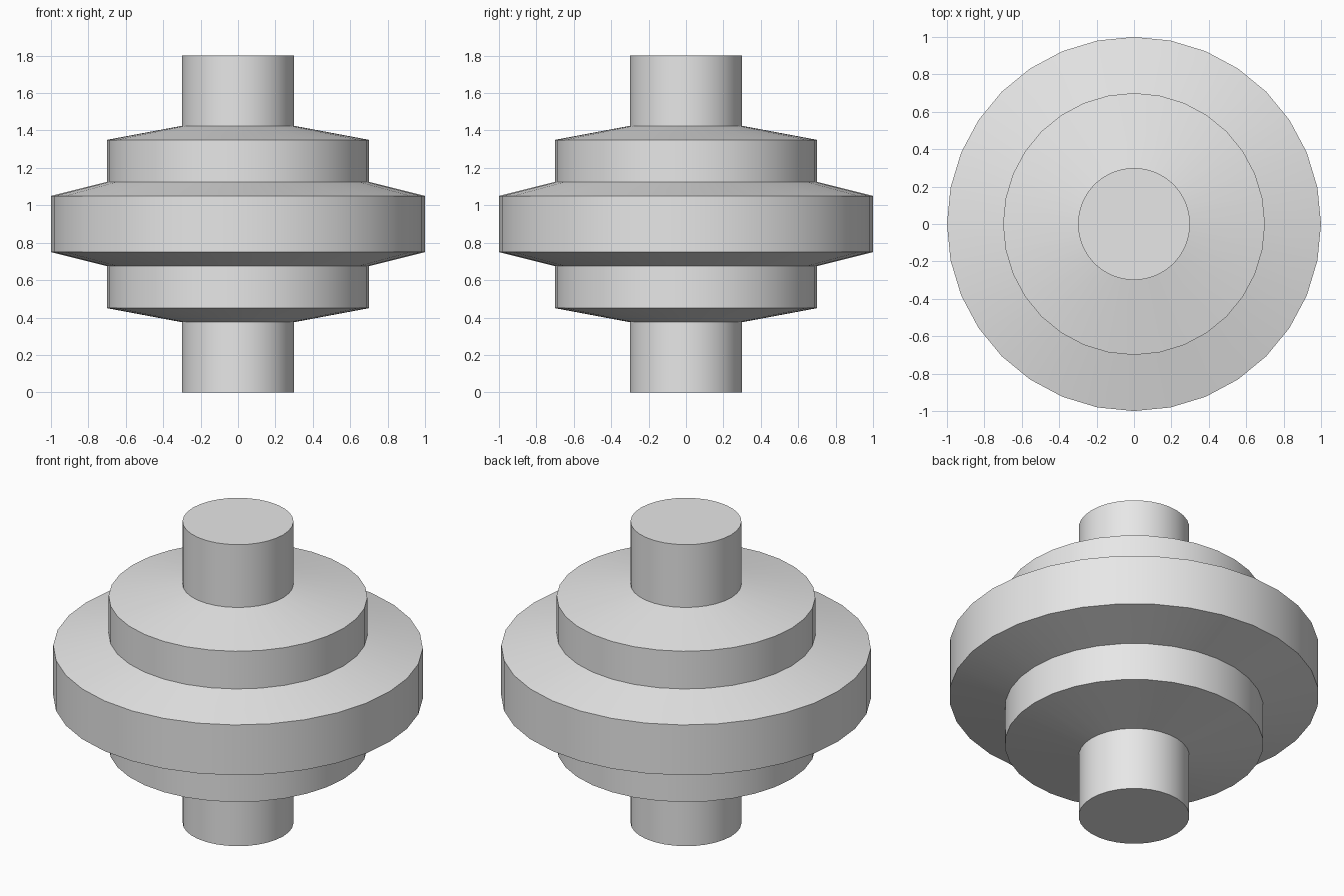
import bpy, bmesh, math
from mathutils import Matrix

cube = bpy.data.objects.get("Cube")
if cube:
    bpy.data.objects.remove(cube, do_unlink=True)

SIDES = 32
MID = 0.9  # height of the symmetry plane

grey = bpy.data.materials.new("plain grey")
grey.use_nodes = True
grey.diffuse_color = (0.8, 0.8, 0.8, 1)
grey.node_tree.nodes["Principled BSDF"].inputs["Base Color"].default_value = (0.8, 0.8, 0.8, 1)


def turned_part(name, half_profile):
    """Spin a (radius, height above middle) profile mirrored about the middle."""
    profile = [(r, -h) for r, h in reversed(half_profile)] + half_profile
    bm = bmesh.new()
    verts = [bm.verts.new((r, 0, MID + h)) for r, h in profile]
    edges = [bm.edges.new(pair) for pair in zip(verts, verts[1:])]
    bmesh.ops.spin(bm, geom=verts + edges, cent=(0, 0, 0), axis=(0, 0, 1),
                   angle=math.tau, steps=SIDES, use_merge=True)
    bmesh.ops.remove_doubles(bm, verts=bm.verts, dist=0.0001)
    # Close the open ends with flat caps
    rims = [e for e in bm.edges if e.is_boundary]
    if rims:
        bmesh.ops.holes_fill(bm, edges=rims, sides=0)
    bmesh.ops.recalc_face_normals(bm, faces=bm.faces)
    mesh = bpy.data.meshes.new(name)
    bm.to_mesh(mesh)
    bm.free()
    mesh.materials.append(grey)
    obj = bpy.data.objects.new(name, mesh)
    bpy.context.collection.objects.link(obj)
    bpy.ops.object.select_all(action="DESELECT")
    obj.select_set(True)
    bpy.context.view_layer.objects.active = obj
    bpy.ops.object.shade_smooth_by_angle(angle=math.radians(30))
    return obj


# One continuous body: wide rim, stepped hub and central shaft
turned_part("stepped_wheel", [
    (1.0, 0.15), (0.7, 0.225),    # rim and its sloping shoulder
    (0.7, 0.45), (0.3, 0.525),    # hub and its sloping shoulder
    (0.3, 0.9),                   # shaft end
])
